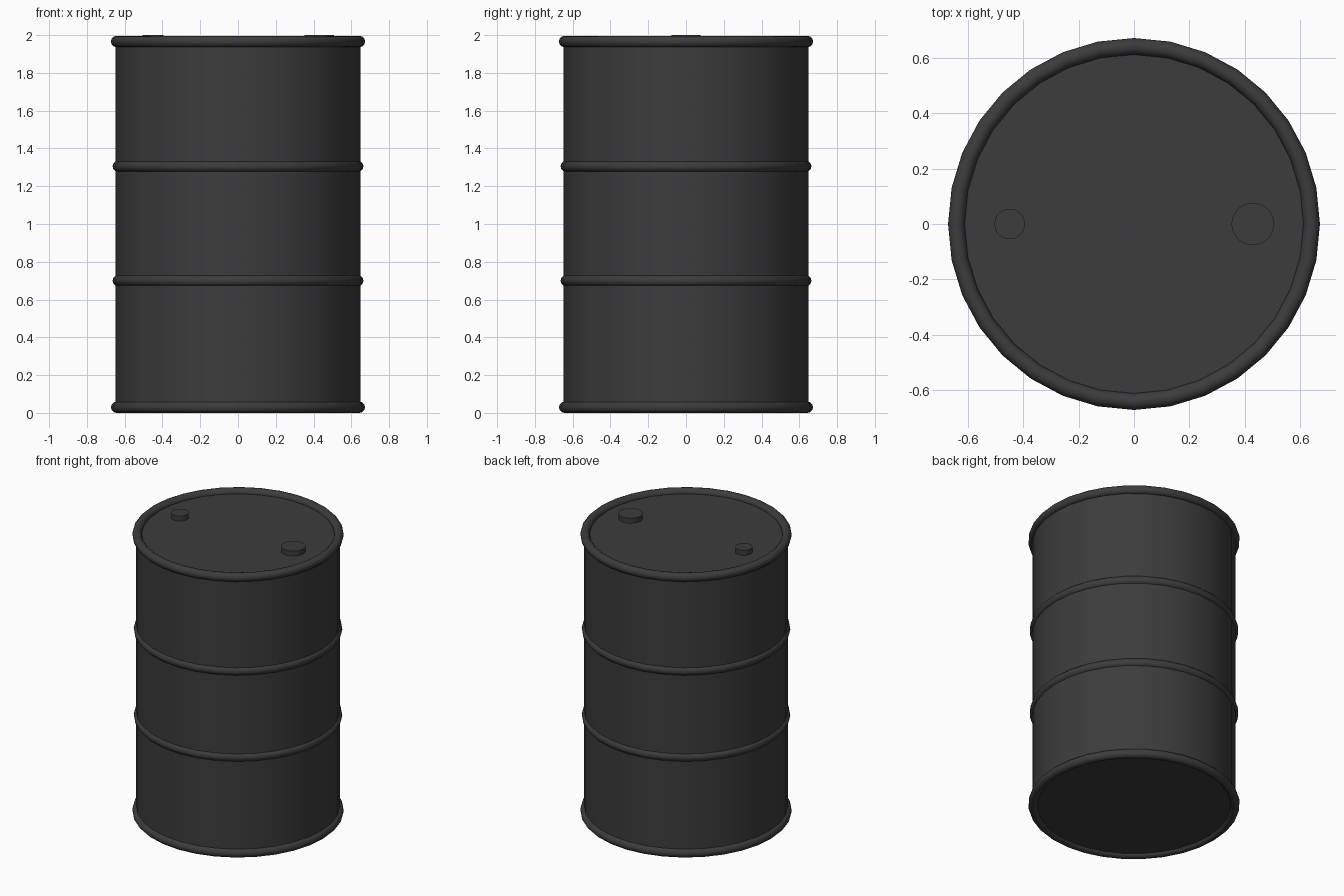
import bpy
import math

if "Cube" in bpy.data.objects:
    bpy.data.objects.remove(bpy.data.objects["Cube"])

SIDES = 32

paint = bpy.data.materials.new("dark_paint")
paint.diffuse_color = (0.045, 0.045, 0.045, 1)
paint.use_nodes = True
paint.node_tree.nodes["Principled BSDF"].inputs["Base Color"].default_value = paint.diffuse_color


def finish(name):
    ob = bpy.context.object
    ob.name = name
    ob.data.materials.append(paint)
    bpy.ops.object.shade_smooth_by_angle(angle=math.radians(40))
    return ob


def cylinder(name, x, radius, z0, z1):
    bpy.ops.mesh.primitive_cylinder_add(vertices=SIDES, radius=radius, depth=z1 - z0,
                                        location=(x, 0, (z0 + z1) / 2))
    return finish(name)


def hoop(name, z, major, minor):
    bpy.ops.mesh.primitive_torus_add(major_segments=SIDES, minor_segments=12,
                                     major_radius=major, minor_radius=minor,
                                     location=(0, 0, z))
    return finish(name)


# Drum shell with its lid and base slightly inside the rims
cylinder("drum_body", 0, 0.648, 0.02, 1.965)

# Rolled rims at both ends
hoop("bottom_rim", 0.03, 0.643, 0.03)
hoop("top_rim", 1.966, 0.643, 0.03)

# Rolling ribs around the shell
hoop("lower_rib", 0.70, 0.634, 0.03)
hoop("upper_rib", 1.305, 0.634, 0.03)

# Filler caps on the lid
cylinder("small_cap", -0.45, 0.055, 1.94, 2.0)
cylinder("large_cap", 0.43, 0.077, 1.94, 2.0)
